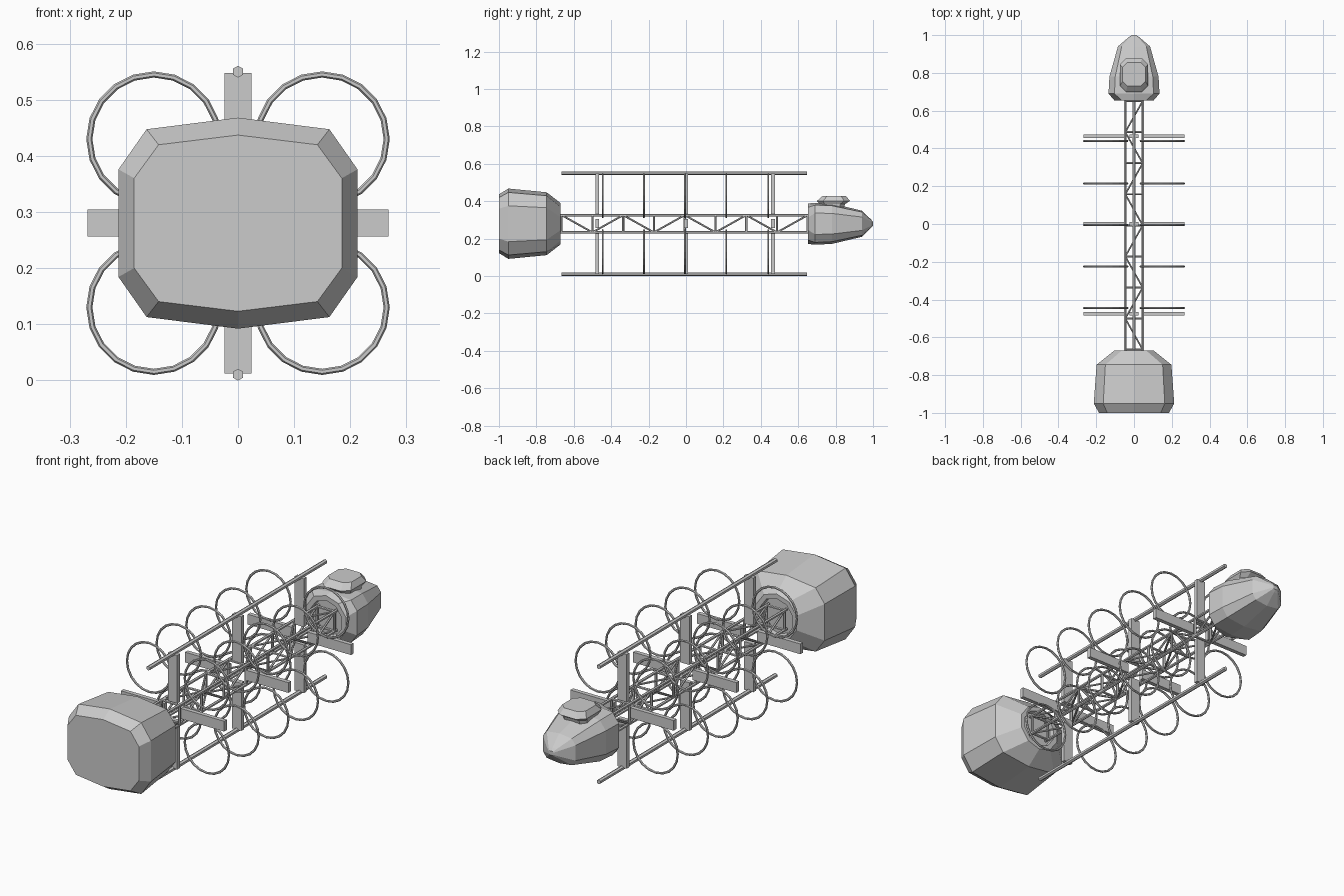
import bpy, bmesh, math
from mathutils import Vector

if "Cube" in bpy.data.objects:
    bpy.data.objects.remove(bpy.data.objects["Cube"])

CZ = 0.28  # height of the ship's long axis


def finish(name, bm):
    bmesh.ops.recalc_face_normals(bm, faces=bm.faces)
    me = bpy.data.meshes.new(name)
    bm.to_mesh(me)
    bm.free()
    ob = bpy.data.objects.new(name, me)
    bpy.context.collection.objects.link(ob)
    return ob


def loft(name, sections):
    """Skin a list of closed rings and cap both ends."""
    bm = bmesh.new()
    rings = [[bm.verts.new(p) for p in s] for s in sections]
    for a, b in zip(rings, rings[1:]):
        n = len(a)
        for i in range(n):
            bm.faces.new((a[i], a[(i + 1) % n], b[(i + 1) % n], b[i]))
    bm.faces.new(rings[0])
    bm.faces.new(rings[-1])
    return finish(name, bm)


def hull_ring(y, w, h, cz=CZ):
    """Ten-sided hull section: half width w, half height h."""
    half = [(0, 1), (.765, .89), (1, .51), (1, -.51), (.765, -.89), (0, -1)]
    pts = half + [(-x, z) for x, z in half[-2:0:-1]]
    return [(x * w, y, cz + z * h) for x, z in pts]


def round_ring(y, r, cz=CZ):
    a = [math.pi / 2 - math.tau * i / 10 for i in range(10)]
    return [(r * math.cos(t), y, cz + r * math.sin(t)) for t in a]


def rod(bm, a, b, r, sides=6):
    a, b = Vector(a), Vector(b)
    d = b - a
    m = d.to_track_quat('Z', 'Y').to_matrix().to_4x4()
    m.translation = (a + b) / 2
    bmesh.ops.create_cone(bm, cap_ends=True, segments=sides, radius1=r,
                          radius2=r, depth=d.length, matrix=m)


def box(bm, lo, hi):
    vs = bmesh.ops.create_cube(bm, size=1)['verts']
    for v in vs:
        v.co = Vector([(l + h) / 2 + c * (h - l) for l, h, c in zip(lo, hi, v.co)])


# Large engine hull with shallow recess facing the truss
loft("engine_hull", [
    hull_ring(-1.0, .185, .157), hull_ring(-.95, .213, .188),
    hull_ring(-.745, .198, .168), round_ring(-.67, .11),
    round_ring(-.67, .088), round_ring(-.69, .085)])

# Tapered nose hull with matching recess
loft("nose_hull", [
    round_ring(.67, .082), round_ring(.653, .085), round_ring(.653, .108),
    hull_ring(.69, .135, .112), hull_ring(.78, .13, .108),
    hull_ring(.94, .085, .07), hull_ring(.99, .027, .022),
    hull_ring(1.0, .012, .01)])


# Cockpit block on top of the nose
def oct_ring(z, w, y0, y1, c):
    return [(-w + c, y0, z), (w - c, y0, z), (w, y0 + c, z), (w, y1 - c, z),
            (w - c, y1, z), (-w + c, y1, z), (-w, y1 - c, z), (-w, y0 + c, z)]


loft("cockpit", [oct_ring(.35, .06, .72, .84, .02), oct_ring(.385, .065, .715, .85, .025),
                 oct_ring(.402, .075, .70, .877, .032), oct_ring(.428, .06, .73, .855, .025)])

# Central truss: longerons, square frames and zigzag diagonals
Y0, Y1, BAYS, T = -.68, .665, 8, .046
bm = bmesh.new()
corners = [(-T, -T), (T, -T), (T, T), (-T, T)]
for x, z in corners:
    rod(bm, (x, Y0, CZ + z), (x, Y1, CZ + z), .007)
ys = [-.665 + .1645 * i for i in range(BAYS + 1)]
for y in ys:
    for (x0, z0), (x1, z1) in zip(corners, corners[1:] + corners[:1]):
        rod(bm, (x0, y, CZ + z0), (x1, y, CZ + z1), .006)
for i in range(BAYS):
    s = T if i % 2 == 0 else -T
    for f in (-T, T):
        rod(bm, (f, ys[i], CZ + s), (f, ys[i + 1], CZ - s), .005)
        rod(bm, (s, ys[i], CZ + f), (-s, ys[i + 1], CZ + f), .005)
finish("truss", bm)

# Cross arms at three stations
bm = bmesh.new()
for y in (-.475, 0, .465):
    a, b, w, t = .042, .268, .024, .01
    for s in (-1, 1):
        x0, x1 = sorted((s * a, s * b))
        box(bm, (x0, y - t, CZ - w), (x1, y + t, CZ + w))
        box(bm, (-w, y - t, CZ + x0), (w, y + t, CZ + x1))
finish("cross_arms", bm)

# Long hexagonal rails above and below
bm = bmesh.new()
for s in (-1, 1):
    rod(bm, (0, -.665, CZ + s * .27), (0, .648, CZ + s * .27), .0105)
finish("rails", bm)

# Rings: four at each of five stations
for y in (-.445, -.225, -.005, .215, .44):
    for sx in (-1, 1):
        for sz in (-1, 1):
            bpy.ops.mesh.primitive_torus_add(
                major_segments=20, minor_segments=6, major_radius=.115,
                minor_radius=.0055, location=(sx * .15, y, CZ + sz * .15),
                rotation=(math.pi / 2, 0, 0))
            bpy.context.object.name = "tank_ring"
